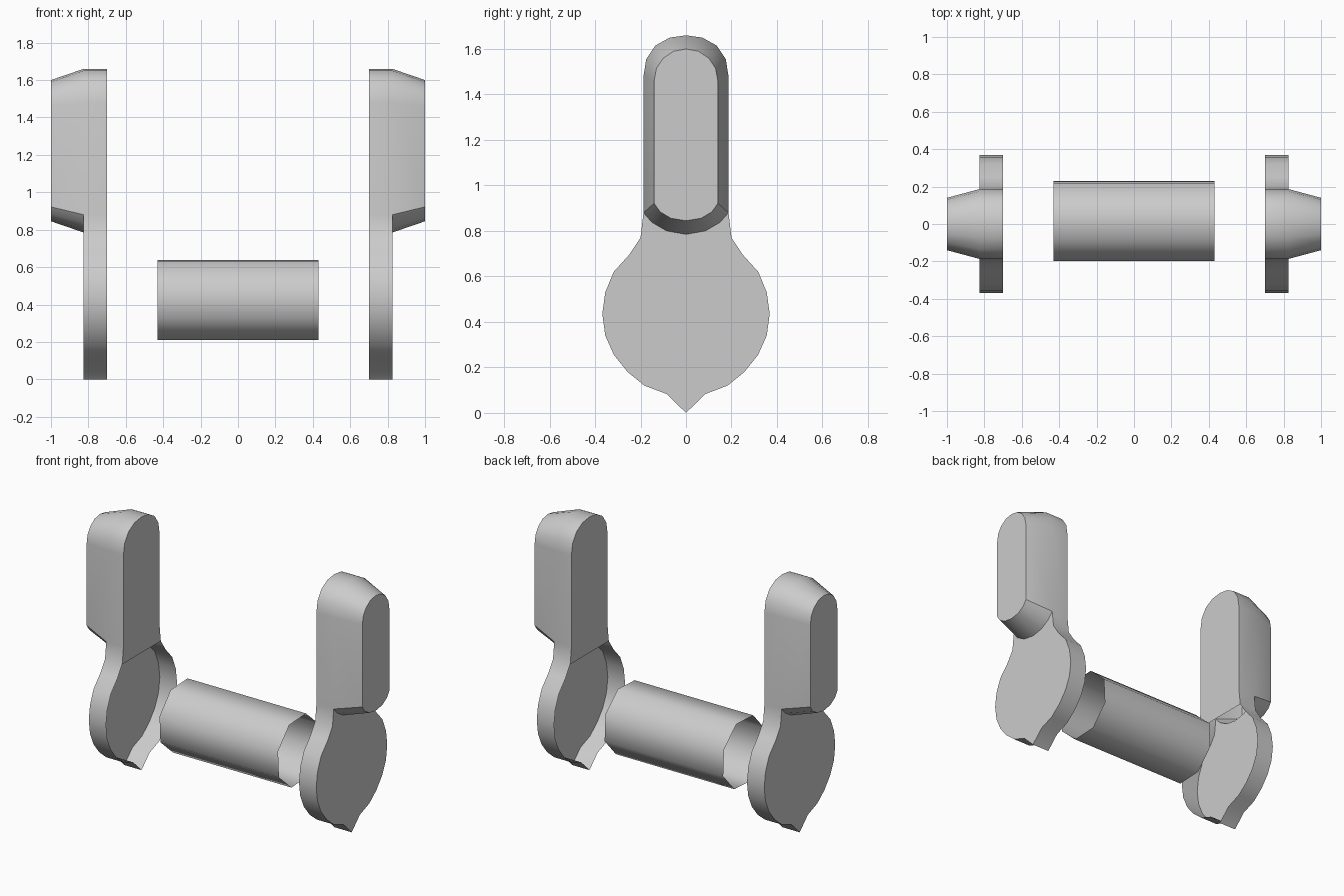
import bpy, bmesh, math

if "Cube" in bpy.data.objects:
    bpy.data.objects.remove(bpy.data.objects["Cube"])


def finish(name, bm, angle):
    bmesh.ops.remove_doubles(bm, verts=bm.verts, dist=0.0005)
    bmesh.ops.recalc_face_normals(bm, faces=bm.faces)
    mesh = bpy.data.meshes.new(name)
    bm.to_mesh(mesh)
    bm.free()
    obj = bpy.data.objects.new(name, mesh)
    bpy.context.collection.objects.link(obj)
    bpy.ops.object.select_all(action='DESELECT')
    obj.select_set(True)
    bpy.context.view_layer.objects.active = obj
    bpy.ops.object.shade_smooth_by_angle(angle=math.radians(angle))
    return obj


def full(half):
    """Close a half profile (bottom to top, both ends on y = 0)."""
    return half + [(-y, z) for y, z in half[-2:0:-1]]


def loop(bm, x, pts):
    return [bm.verts.new((x, y, z)) for y, z in pts]


def bridge(bm, a, b):
    n = len(a)
    for i in range(n):
        j = (i + 1) % n
        bm.faces.new((a[i], a[j], b[j], b[i]))


# half profiles in (y, z)
disc = [(0, 0), (.085, .083), (.183, .12), (.257, .18), (.317, .255), (.355, .34),
        (.368, .435), (.355, .53), (.318, .62), (.25, .695), (.2, .77), (.187, .88)]
arm_top = [(.187, 1.48), (.175, 1.555), (.135, 1.615), (.072, 1.65), (0, 1.66)]
pad_bottom = [(0, .785), (.085, .8), (.15, .838), (.187, .88)]
pad_cap = [(0, .845), (.067, .856), (.115, .885), (.14, .922),
           (.14, 1.46), (.13, 1.515), (.1, 1.56), (.055, 1.59), (0, 1.6)]

IN, MID, OUT = .70, .825, 1.0

# side plate: rim, inner arm face (disc is open inside), outer disc face, raised pad
bm = bmesh.new()
outline = full(disc + arm_top)
bridge(bm, loop(bm, IN, outline), loop(bm, MID, outline))
arm = disc[-2:] + arm_top
bm.faces.new(loop(bm, IN, arm + [(-y, z) for y, z in arm[-2::-1]]))
for s in (1, -1):
    half = disc + pad_bottom[-2::-1]
    bm.faces.new(loop(bm, MID, [(s * y, z) for y, z in half]))
cap = loop(bm, OUT, full(pad_cap))
bridge(bm, loop(bm, MID, full(pad_bottom + arm_top)), cap)
bm.faces.new(cap)
bmesh.ops.remove_doubles(bm, verts=bm.verts, dist=0.0005)
# merge the two halves of the outer disc face
seam = [e for e in bm.edges if all(abs(v.co.y) < 1e-4 and abs(v.co.x - MID) < 1e-4
                                   for v in e.verts)]
bmesh.ops.dissolve_edges(bm, edges=seam, use_verts=False)
plate = finish("side_plates", bm, 35)
plate.modifiers.new("mirror", 'MIRROR')

# centre bar: open eight-sided tube
bm = bmesh.new()
R, N = .227, 8
ring = [(.015 + R * math.cos(math.radians(25.5) + 2 * math.pi * i / N),
         .425 + R * math.sin(math.radians(25.5) + 2 * math.pi * i / N)) for i in range(N)]
bridge(bm, loop(bm, -.43, ring), loop(bm, .43, ring))
finish("centre_bar", bm, 50)
